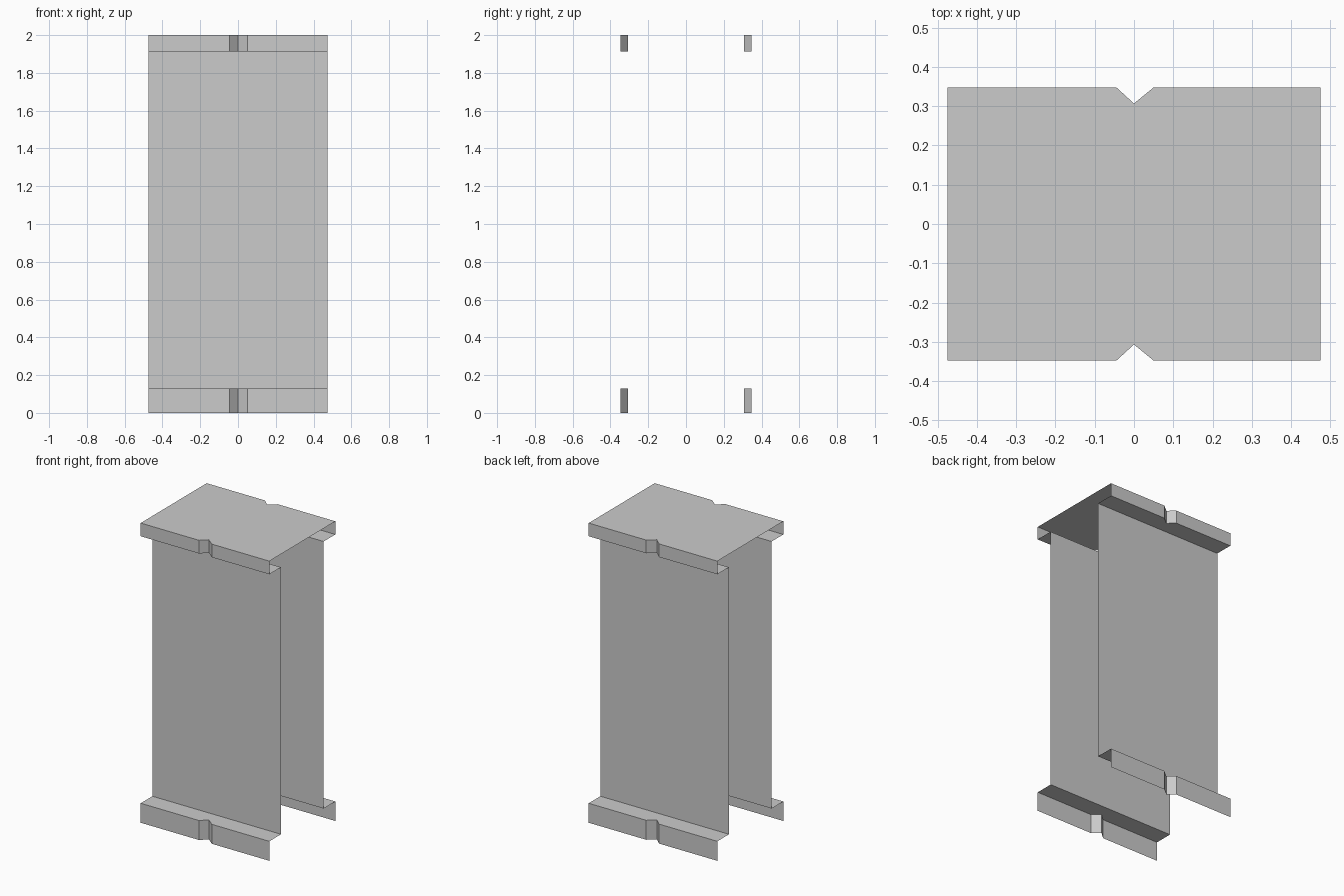
import bpy
import bmesh

old = bpy.data.objects.get("Cube")
if old:
    bpy.data.objects.remove(old, do_unlink=True)

# Overall sizes
HALF_W, HALF_D = 0.475, 0.348
PANEL_Y = 0.225
LOW, HIGH, TOP = 0.13, 1.912, 2.0
NOTCH = 0.041

grey = bpy.data.materials.new("plain_grey")
grey.use_nodes = True
colour = (0.6, 0.6, 0.6, 1)
grey.diffuse_color = colour
grey.node_tree.nodes["Principled BSDF"].inputs["Base Color"].default_value = colour


def edge(side):
    """Outer edge of one long side, with its V notch."""
    y = side * HALF_D
    return [(-HALF_W, y), (-0.045, y), (0, side * (HALF_D - NOTCH)),
            (0.05, y), (HALF_W, y)]


def finish(name, bm, outward):
    """Turn the sheet to face outward and link it as an object."""
    bm.normal_update()
    for f in bm.faces:
        if sum(a * b for a, b in zip(f.normal, outward)) < 0:
            f.normal_flip()
    mesh = bpy.data.meshes.new(name)
    bm.to_mesh(mesh)
    bm.free()
    mesh.materials.append(grey)
    bpy.context.collection.objects.link(bpy.data.objects.new(name, mesh))


def flat(name, outline, z, up):
    bm = bmesh.new()
    bm.faces.new([bm.verts.new((x, y, z)) for x, y in outline])
    finish(name, bm, (0, 0, up))


def wall(name, line, z0, z1, side):
    bm = bmesh.new()
    low = [bm.verts.new((x, y, z0)) for x, y in line]
    high = [bm.verts.new((x, y, z1)) for x, y in line]
    for i in range(len(line) - 1):
        bm.faces.new((low[i], low[i + 1], high[i + 1], high[i]))
    finish(name, bm, (0, side, 0))


# Top cover, notched on both long sides
flat("top_cover", edge(-1) + edge(1)[::-1], TOP, 1)

# Recessed panel, ledges and lips on each long side
for label, side in (("front", -1), ("back", 1)):
    panel = [(-HALF_W, side * PANEL_Y), (HALF_W, side * PANEL_Y)]
    wall(label + "_panel", panel, LOW, HIGH, side)
    for level, ledge_z, z0, z1, up in (("upper", HIGH, HIGH, TOP, -1),
                                       ("lower", LOW, 0, LOW, 1)):
        flat(f"{label}_{level}_ledge", edge(side) + panel[::-1], ledge_z, up)
        wall(f"{label}_{level}_lip", edge(side), z0, z1, side)
